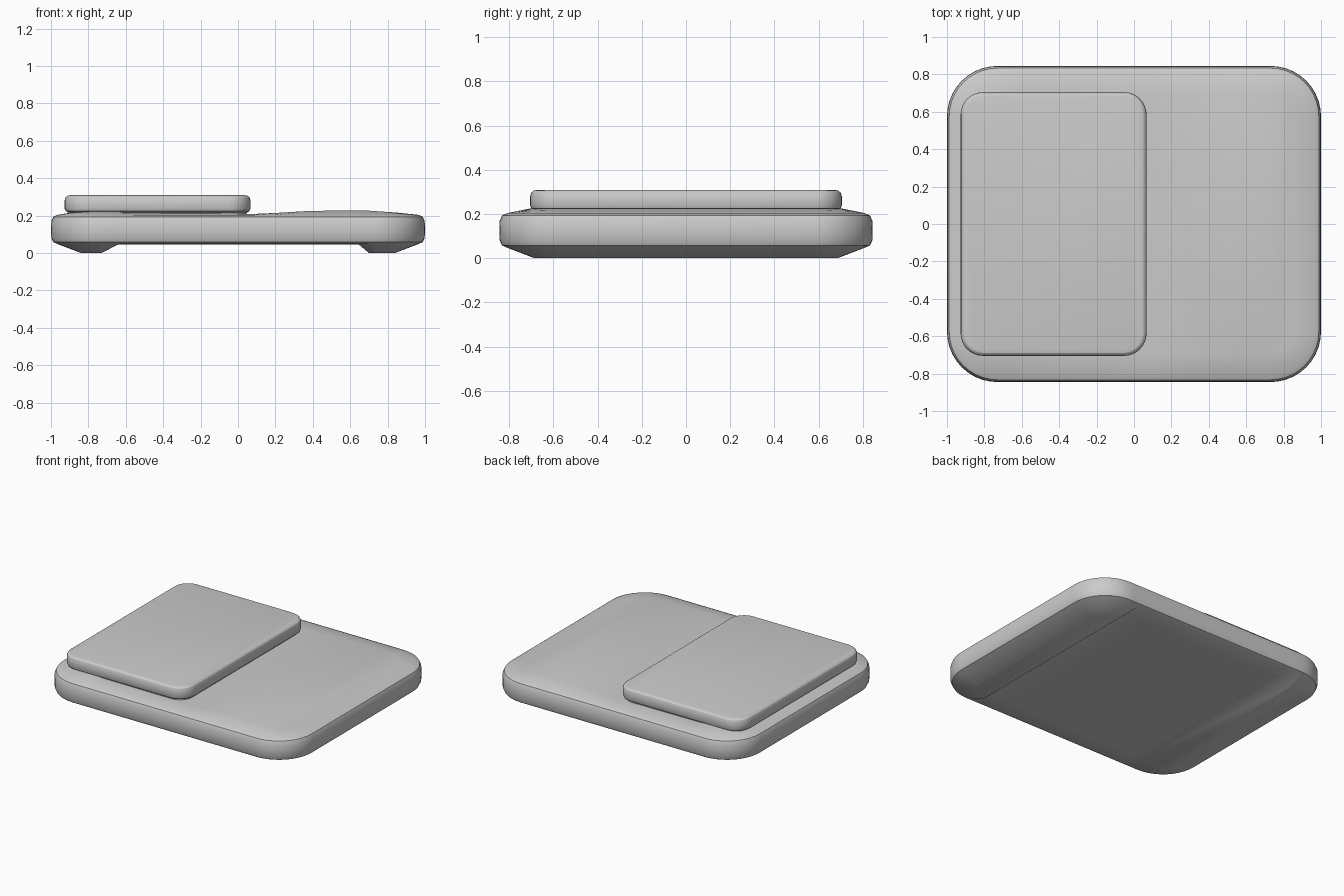
import bpy, bmesh, math

if "Cube" in bpy.data.objects:
    bpy.data.objects.remove(bpy.data.objects["Cube"])


def ring(bm, cx, hx, hy, r, z, seg):
    """Rounded-rectangle loop of vertices."""
    verts = []
    for k, (sx, sy) in enumerate([(1, 1), (-1, 1), (-1, -1), (1, -1)]):
        for i in range(seg + 1):
            a = math.pi / 2 * (k + i / seg)
            verts.append(bm.verts.new((cx + sx * (hx - r) + r * math.cos(a),
                                       sy * (hy - r) + r * math.sin(a), z)))
    return verts


def loft(bm, cx, hx, hy, r, profile, seg):
    """Stack rounded rectangles given as (inset, z) and close both ends."""
    rings = [ring(bm, cx, hx - d, hy - d, r - d, z, seg) for d, z in profile]
    for a, b in zip(rings, rings[1:]):
        n = len(a)
        for i in range(n):
            j = (i + 1) % n
            bm.faces.new((a[i], a[j], b[j], b[i]))
    bm.faces.new(list(reversed(rings[0])))
    bm.faces.new(rings[-1])


def finish(bm, name):
    bmesh.ops.recalc_face_normals(bm, faces=bm.faces[:])
    me = bpy.data.meshes.new(name)
    bm.to_mesh(me)
    bm.free()
    ob = bpy.data.objects.new(name, me)
    bpy.context.collection.objects.link(ob)
    bpy.ops.object.select_all(action='DESELECT')
    ob.select_set(True)
    bpy.context.view_layer.objects.active = ob
    bpy.ops.object.shade_smooth_by_angle(angle=math.radians(25))
    return ob


# Height of the gently waved top deck along x
DECK = [(-0.85, 0.223), (-0.64, 0.223), (-0.60, 0.212), (0.09, 0.209), (0.2, 0.214),
        (0.35, 0.223), (0.5, 0.227), (0.7, 0.226), (0.85, 0.216)]


def deck_height(x):
    for (x0, z0), (x1, z1) in zip(DECK, DECK[1:]):
        if x <= x1:
            return z0 + (z1 - z0) * (x - x0) / (x1 - x0)
    return DECK[-1][1]


# Base body with chamfered foot rails underneath
bm = bmesh.new()
loft(bm, 0, 1.0, 0.845, 0.27,
     [(0.16, 0.0), (0.035, 0.048), (0.012, 0.058), (0.002, 0.08), (0.0, 0.125),
      (0.002, 0.17), (0.012, 0.193), (0.035, 0.204), (0.15, 0.22)], 10)
for x in [p[0] for p in DECK[1:-1]] + [-0.74, 0.645, 0.74]:
    bmesh.ops.bisect_plane(bm, geom=bm.verts[:] + bm.edges[:] + bm.faces[:],
                           plane_co=(x, 0, 0), plane_no=(1, 0, 0), dist=1e-5)
for v in bm.verts:
    if v.co.z > 0.2199:
        v.co.z = deck_height(v.co.x)
    elif v.co.z < 0.001 and abs(v.co.x) < 0.65:
        v.co.z = 0.046  # raised belly between the rails
finish(bm, "base_body")

# Raised platform on the left of the deck
bm = bmesh.new()
loft(bm, -0.43, 0.497, 0.705, 0.12,
     [(0.022, 0.205), (0.022, 0.214), (0.006, 0.224), (0.0, 0.238), (0.0, 0.282),
      (0.006, 0.298), (0.016, 0.306), (0.03, 0.309)], 8)
finish(bm, "raised_platform")
